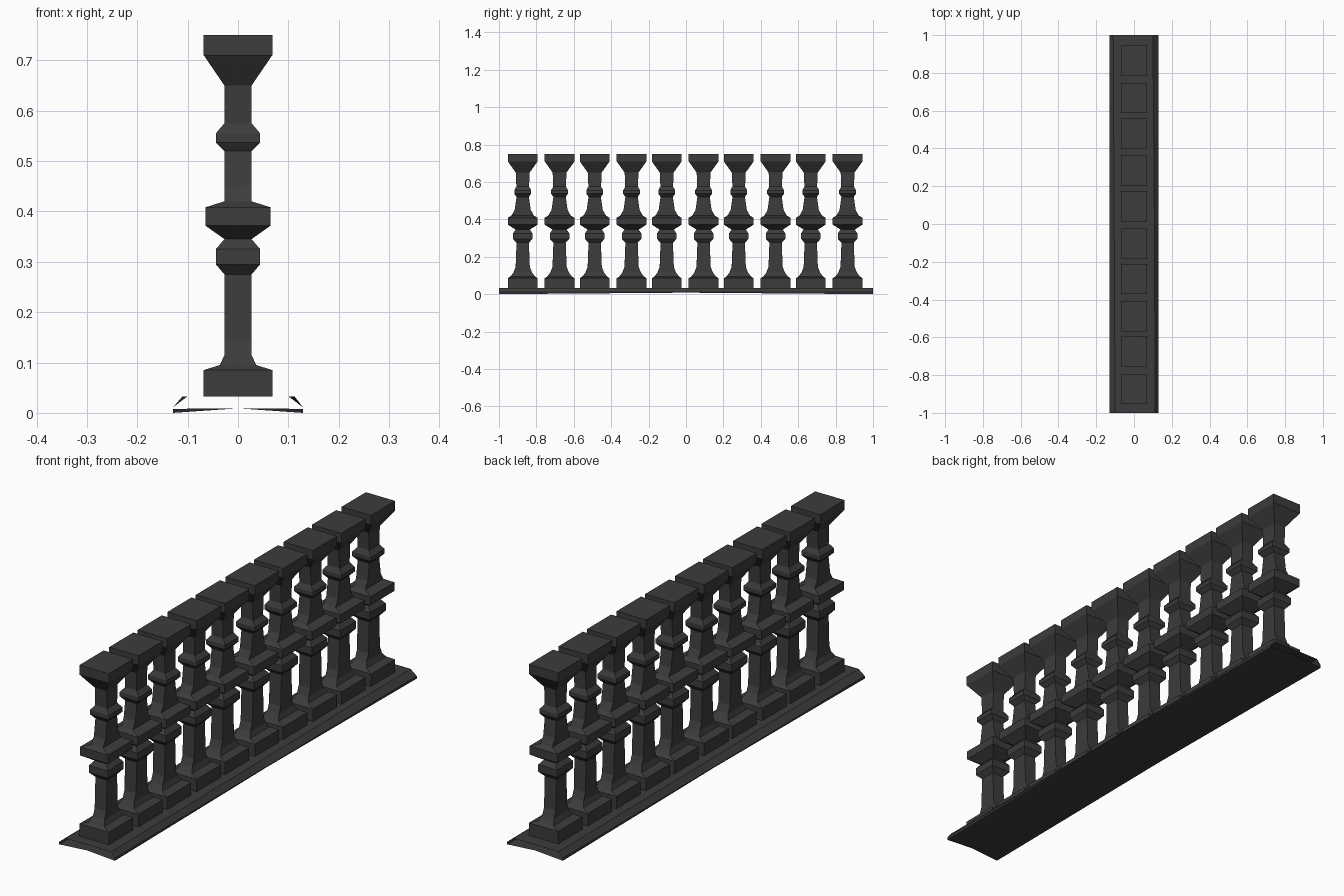
import bpy

cube = bpy.data.objects.get("Cube")
if cube:
    bpy.data.objects.remove(cube)

stone = bpy.data.materials.new("dark_grey_stone")
stone.use_nodes = True
COLOUR = (0.045, 0.045, 0.045, 1)
stone.diffuse_color = COLOUR
stone.node_tree.nodes["Principled BSDF"].inputs["Base Color"].default_value = COLOUR


def make_mesh(name, rows, closed, caps=False):
    """Skin a list of equal-length point rows into a flat-shaded mesh."""
    n = len(rows[0])
    verts = [p for row in rows for p in row]
    faces = []
    for r in range(len(rows) - 1):
        for i in range(n if closed else n - 1):
            j = (i + 1) % n
            faces.append((r * n + i, r * n + j, (r + 1) * n + j, (r + 1) * n + i))
    if caps:
        faces.append(tuple(reversed(range(n))))
        faces.append(tuple(range(len(verts) - n, len(verts))))
    mesh = bpy.data.meshes.new(name)
    mesh.from_pydata(verts, [], faces)
    mesh.materials.append(stone)
    return mesh


def place(name, mesh, y=0):
    obj = bpy.data.objects.new(name, mesh)
    obj.location.y = y
    bpy.context.collection.objects.link(obj)


# Baluster: stacked rectangles of (height, half width, half depth)
PROFILE = [
    (0.033, 0.068, 0.08), (0.085, 0.068, 0.08),      # foot
    (0.095, 0.036, 0.065), (0.115, 0.027, 0.05),
    (0.145, 0.027, 0.038), (0.275, 0.027, 0.033),    # lower shaft
    (0.295, 0.044, 0.052), (0.325, 0.044, 0.052),    # lower ring
    (0.345, 0.027, 0.038),
    (0.372, 0.065, 0.08), (0.408, 0.065, 0.08),      # middle block
    (0.42, 0.027, 0.06), (0.45, 0.027, 0.043),
    (0.52, 0.027, 0.033),                            # upper shaft
    (0.537, 0.044, 0.045), (0.555, 0.044, 0.045),    # upper ring
    (0.575, 0.027, 0.034), (0.65, 0.027, 0.037),
    (0.71, 0.068, 0.08), (0.75, 0.068, 0.08),        # capital
]
rings = [[(-w, -d, z), (w, -d, z), (w, d, z), (-w, d, z)] for z, w, d in PROFILE]
baluster = make_mesh("baluster", rings, closed=True, caps=True)

# Ten balusters in slightly uneven pairs
for pair in range(5):
    for k in range(2):
        place(f"baluster_{pair * 2 + k + 1}", baluster, -0.873 + 0.385 * pair + 0.197 * k)

# Base slab: bevelled open-ended shell with a slightly bowed underside
slab = []
for y, edge, left, right in ((-1, 0.0, 0.1, 0.112), (0, 0.008, 0.105, 0.108), (1, 0.0, 0.11, 0.1)):
    slab.append([(-0.129, y, edge), (-0.129, y, 0.011), (-left, y, 0.033), (right, y, 0.033),
                 (0.129, y, 0.011), (0.129, y, edge), (0, y, 0.009)])
place("base_slab", make_mesh("base_slab", slab, closed=True))
